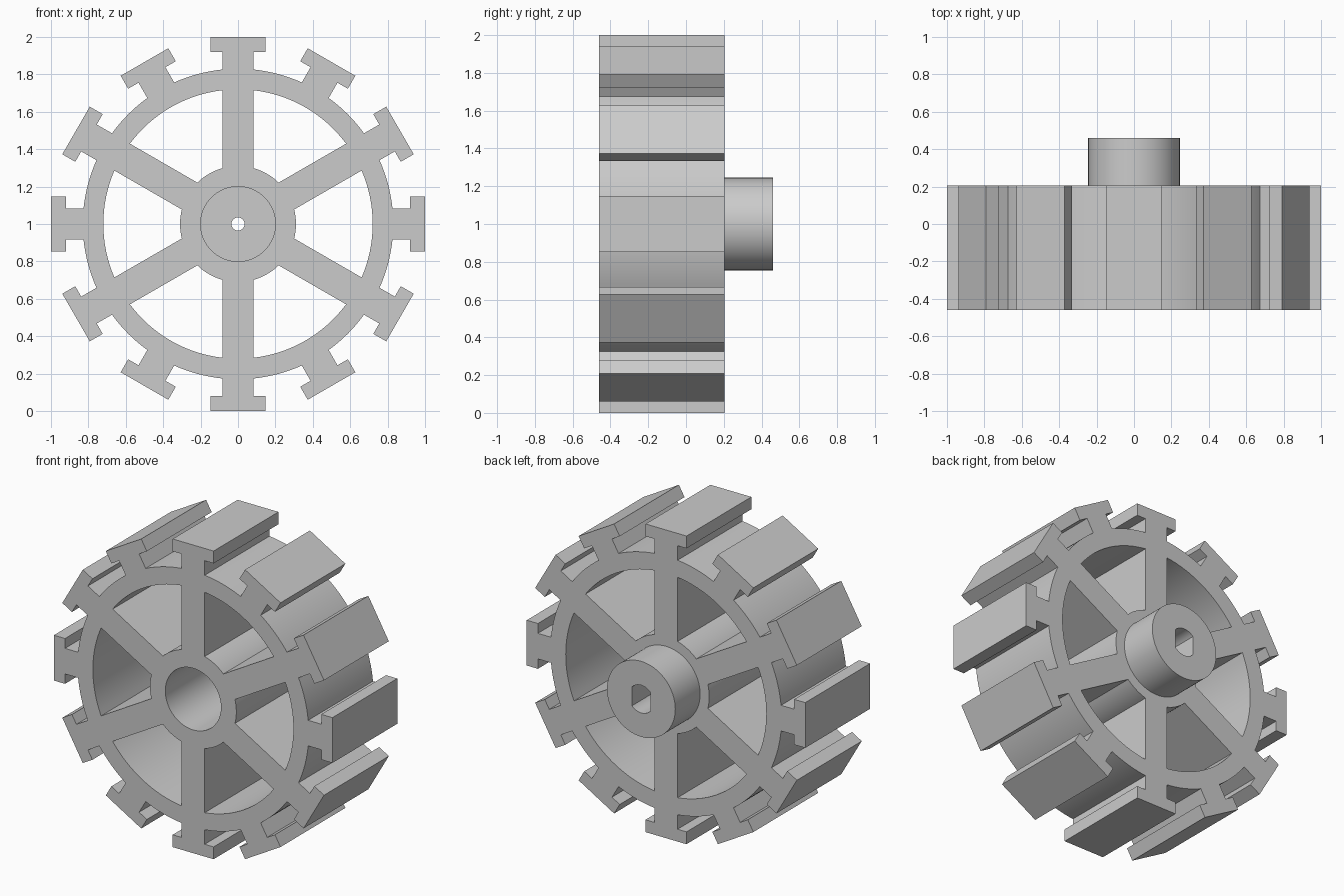
import bpy
import bmesh
from math import sin, cos, asin, pi, radians, sqrt
from mathutils import Matrix

cube = bpy.data.objects.get("Cube")
if cube:
    bpy.data.objects.remove(cube, do_unlink=True)

RIM_OUT, RIM_IN, HUB, BORE = 0.83, 0.72, 0.31, 0.2
ARM = 0.083                      # half width of spokes and tooth necks
CAP, CAP_BASE = 0.147, 0.92      # half width and inner radius of tooth caps
FRONT, WEB, BACK, BOSS_END = -0.46, 0.14, 0.205, 0.46

grey = bpy.data.materials.new("plain grey")
grey.use_nodes = True
grey.diffuse_color = (0.6, 0.6, 0.6, 1)
grey.node_tree.nodes["Principled BSDF"].inputs["Base Color"].default_value = (0.6, 0.6, 0.6, 1)


def arc(r, start, end, steps):
    return [(r * cos(start + (end - start) * i / steps),
             r * sin(start + (end - start) * i / steps)) for i in range(steps + 1)]


def circle(r, steps=96):
    return arc(r, 0, 2 * pi, steps)[:-1]


def turned(points, a):
    return [(x * cos(a) - y * sin(a), x * sin(a) + y * cos(a)) for x, y in points]


def extrude_profile(name, loops, y0, y1):
    """Fill nested outlines (the first is the outside) and extrude along y."""
    curve = bpy.data.curves.new(name + "_profile", "CURVE")
    curve.dimensions = "2D"
    curve.fill_mode = "BOTH"
    curve.extrude = (y1 - y0) / 2
    for loop in loops:
        spline = curve.splines.new("POLY")
        spline.points.add(len(loop) - 1)
        for point, (x, y) in zip(spline.points, loop):
            point.co = (x, y, 0, 1)
        spline.use_cyclic_u = True
    helper = bpy.data.objects.new(name + "_profile", curve)
    bpy.context.collection.objects.link(helper)
    bpy.context.view_layer.update()
    depsgraph = bpy.context.evaluated_depsgraph_get()
    mesh = bpy.data.meshes.new_from_object(helper.evaluated_get(depsgraph))
    bpy.data.objects.remove(helper, do_unlink=True)

    bm = bmesh.new()
    bm.from_mesh(mesh)
    place = Matrix.Translation((0, (y0 + y1) / 2, 1)) @ Matrix.Rotation(pi / 2, 4, "X")
    bmesh.ops.transform(bm, matrix=place, verts=bm.verts)
    bmesh.ops.remove_doubles(bm, verts=bm.verts, dist=1e-5)
    bmesh.ops.recalc_face_normals(bm, faces=bm.faces)
    bm.to_mesh(mesh)
    bm.free()
    mesh.name = name
    mesh.materials.clear()
    mesh.materials.append(grey)
    obj = bpy.data.objects.new(name, mesh)
    bpy.context.collection.objects.link(obj)
    bpy.ops.object.select_all(action="DESELECT")
    obj.select_set(True)
    bpy.context.view_layer.objects.active = obj
    bpy.ops.object.shade_smooth_by_angle(angle=radians(20))
    return obj


# Outer outline: T-shaped teeth joined by arcs of the rim
neck = asin(ARM / RIM_OUT)
tooth = [(CAP_BASE, -ARM), (CAP_BASE, -CAP), (1, -CAP),
         (1, CAP), (CAP_BASE, CAP), (CAP_BASE, ARM)]
tooth += arc(RIM_OUT, neck, pi / 6 - neck, 8)
outline = [p for i in range(12) for p in turned(tooth, i * pi / 6)]

# Windows between the six spokes
inner, outer = asin(ARM / HUB), asin(ARM / RIM_IN)
window = arc(RIM_IN, outer, pi / 3 - outer, 16) + arc(HUB, pi / 3 - inner, inner, 10)
windows = [turned(window, pi / 6 + i * pi / 3) for i in range(6)]

# Round shaft socket with two flat sides
R, FLAT = 0.09, 0.066
lean = asin(FLAT / R)
slot = arc(R, pi / 2 - lean, pi / 2 + lean, 16)
slot += turned(slot, pi)

extrude_profile("toothed_wheel", [outline, circle(BORE)] + windows, FRONT, BACK)
extrude_profile("bore_floor", [circle(BORE), circle(0.035, 32)], WEB, BACK)
extrude_profile("shaft_boss", [circle(0.245), slot], BACK, BOSS_END)
